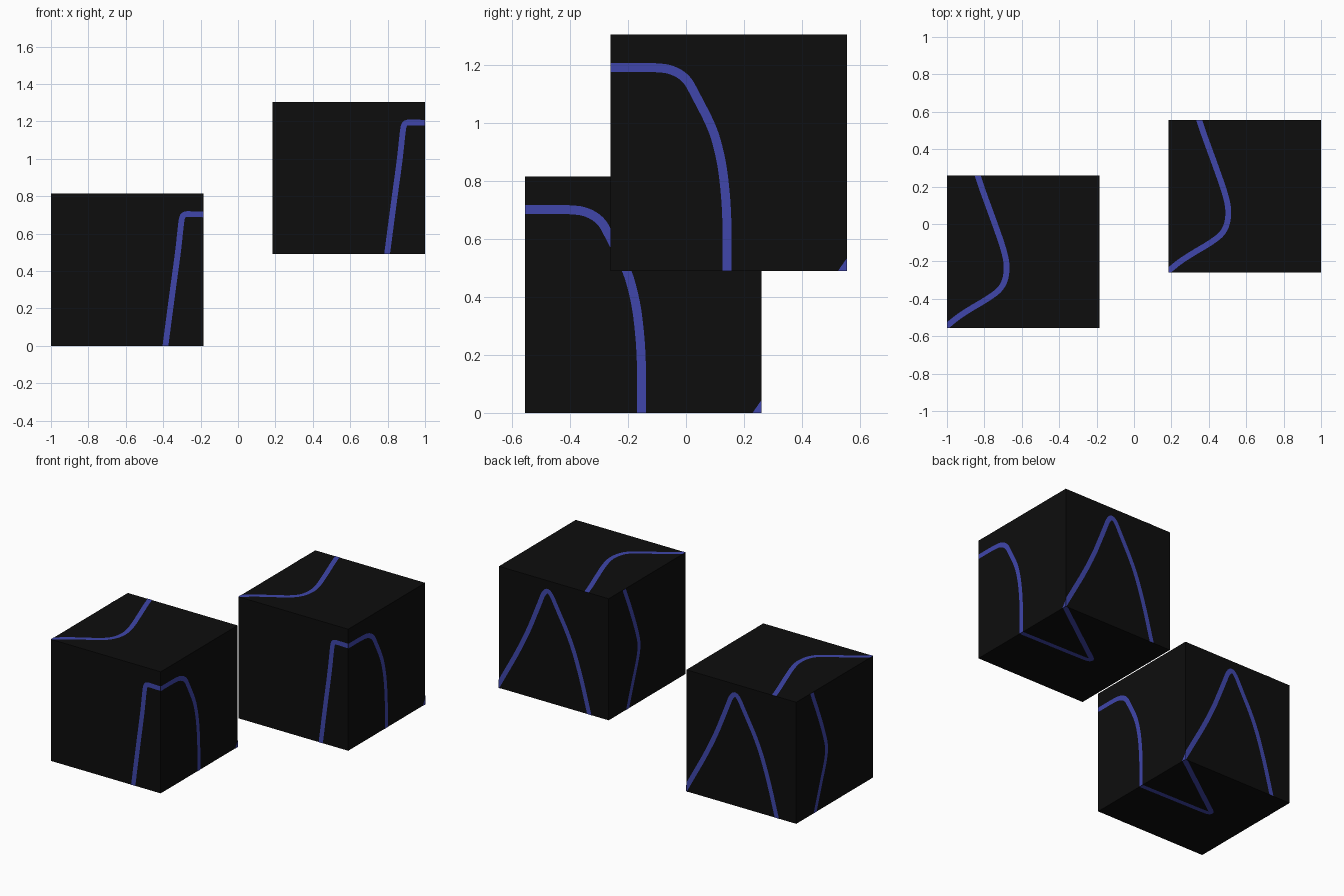
import bpy, bmesh
from mathutils import Vector

if "Cube" in bpy.data.objects:
    bpy.data.objects.remove(bpy.data.objects["Cube"])

S = 0.815      # cube edge length
W = 0.031      # stripe width
E = 0.0015     # plate offset above the face


def material(name, rgb):
    m = bpy.data.materials.new(name)
    m.diffuse_color = (*rgb, 1)
    m.use_nodes = True
    m.node_tree.nodes["Principled BSDF"].inputs["Base Color"].default_value = m.diffuse_color
    return m


BLACK = material("black", (0.004, 0.004, 0.004))
BLUE = material("blue", (0.05, 0.061, 0.41))

# Stripe centre lines in local face coordinates, one or more per face
FRONT = [[(.612, 0), (.65, .29), (.68, .505), (.695, .65), (.702, .695), (.72, .705), (.75, .704), (.815, .703)]]
RIGHT = [[(0, .702), (.17, .702), (.222, .69), (.264, .661), (.29, .612), (.35, .497), (.374, .416),
          (.39, .33), (.402, .19), (.402, 0)],
         [(.797, -.009), (.827, .034)]]
TOP = [[(0, .01), (.08, .075), (.257, .178), (.307, .235), (.323, .32), (.307, .41), (.251, .57),
        (.192, .73), (.164, .815)]]
BACK = [[(.815, .025), (.623, .373), (.511, .65), (.483, .725), (.452, .752), (.422, .725), (.393, .668),
         (.281, .463), (.208, .248), (.143, 0)]]
LEFT = [[(.652, .815), (.56, .6), (.503, .44), (.494, .38), (.504, .31), (.56, .162), (.617, 0)]]
BOTTOM = [[(.815, .402), (.4, .408), (.32, .41), (.285, .415), (.295, .437), (.34, .468), (.815, .808)]]

# Face name: (stripes, mapping from face to cube, outward direction)
FACES = {
    "front": (FRONT, lambda u, v: (u, -E, v), (0, -1, 0)),
    "right": (RIGHT, lambda u, v: (S + E, u, v), (1, 0, 0)),
    "top": (TOP, lambda u, v: (u, v, S + E), (0, 0, 1)),
    "back": (BACK, lambda u, v: (u, S + E, v), (0, 1, 0)),
    "left": (LEFT, lambda u, v: (-E, u, v), (-1, 0, 0)),
    "bottom": (BOTTOM, lambda u, v: (u, v, -E), (0, 0, -1)),
}


def smooth(points):
    """Round a line by corner cutting and run both ends past the face edge."""
    p = [Vector(q) for q in points]
    for _ in range(2):
        cut = [p[0]]
        for a, b in zip(p, p[1:]):
            cut += [a.lerp(b, .25), a.lerp(b, .75)]
        p = cut + [p[-1]]
    p[0] = p[0] + (p[0] - p[1]).normalized() * .06
    p[-1] = p[-1] + (p[-1] - p[-2]).normalized() * .06
    return p


def stripe(name, points, place, out, origin):
    """Flat ribbon clipped to the square face, then laid onto the cube."""
    bm = bmesh.new()
    p = smooth(points)
    rows = []
    for i, q in enumerate(p):
        d = (p[min(i + 1, len(p) - 1)] - p[max(i - 1, 0)]).normalized()
        n = Vector((-d.y, d.x)) * W / 2
        rows.append([bm.verts.new((*(q + k * n), 0)) for k in (-1, 1)])
    for a, b in zip(rows, rows[1:]):
        bm.faces.new((a[0], b[0], b[1], a[1]))
    for co, no in (((0, 0, 0), (-1, 0, 0)), ((S, 0, 0), (1, 0, 0)),
                   ((0, 0, 0), (0, -1, 0)), ((0, S, 0), (0, 1, 0))):
        bmesh.ops.bisect_plane(bm, geom=bm.verts[:] + bm.edges[:] + bm.faces[:],
                               plane_co=co, plane_no=no, clear_outer=True)
    for v in bm.verts:
        v.co = place(v.co.x, v.co.y)
    bm.normal_update()
    for f in bm.faces:
        if f.normal.dot(Vector(out)) < 0:
            f.normal_flip()
    finish(name, bm, BLUE, origin)


def finish(name, bm, mat, origin):
    me = bpy.data.meshes.new(name)
    bm.to_mesh(me)
    bm.free()
    me.materials.append(mat)
    ob = bpy.data.objects.new(name, me)
    ob.location = origin
    bpy.context.collection.objects.link(ob)


# Two identical striped cubes, one low and one raised
for label, origin in (("low", (-1, -.555, 0)), ("raised", (.185, -.26, .49))):
    bm = bmesh.new()
    bmesh.ops.create_cube(bm, size=S)
    bmesh.ops.translate(bm, verts=bm.verts, vec=(S / 2,) * 3)
    finish(label + "_cube", bm, BLACK, origin)
    for face, (lines, place, out) in FACES.items():
        for line in lines:
            stripe(f"{label}_{face}_stripe", line, place, out, origin)
